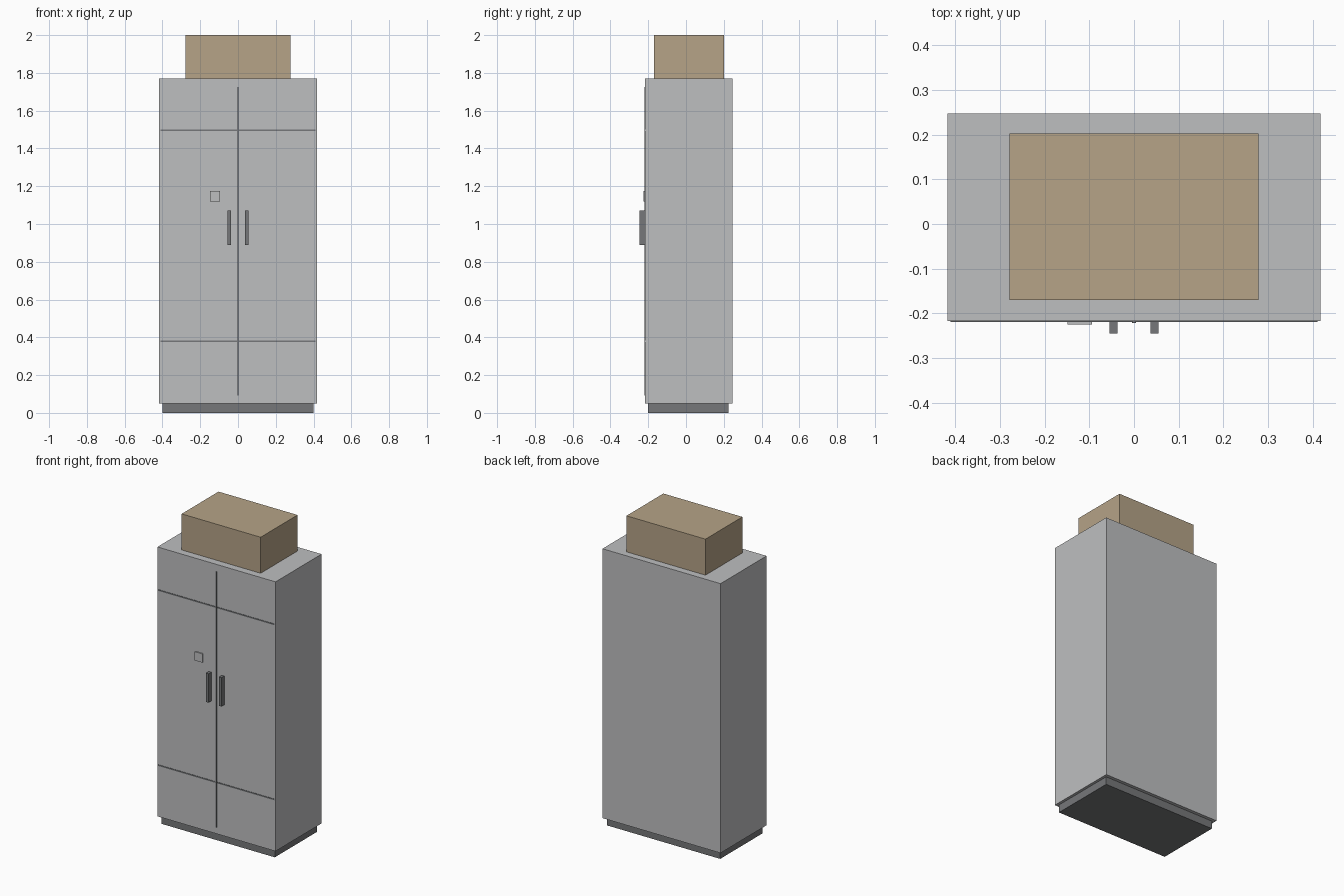
import bpy

default_cube = bpy.data.objects.get("Cube")
if default_cube:
    bpy.data.objects.remove(default_cube, do_unlink=True)


def make_material(name, rgb):
    mat = bpy.data.materials.new(name)
    mat.use_nodes = True
    color = (*rgb, 1.0)
    mat.diffuse_color = color
    mat.node_tree.nodes["Principled BSDF"].inputs["Base Color"].default_value = color
    return mat


def box(name, x, y, z, mat):
    """Box spanning the given (low, high) range on each axis."""
    bpy.ops.mesh.primitive_cube_add(size=1)
    obj = bpy.context.object
    obj.name = name
    spans = (x, y, z)
    obj.location = [(low + high) / 2 for low, high in spans]
    obj.scale = [high - low for low, high in spans]
    bpy.ops.object.transform_apply(location=False, rotation=False, scale=True)
    obj.data.materials.append(mat)
    return obj


light_grey = make_material("light grey metal", (0.515, 0.52, 0.53))
dark_grey = make_material("dark grey metal", (0.18, 0.185, 0.192))
tan = make_material("tan cardboard", (0.465, 0.366, 0.242))

FRONT, BACK, TOP = -0.217, 0.247, 1.77
INSIDE = FRONT + 0.005  # front parts sink slightly into the doors

# Plinth, cabinet body and the box on top
box("plinth", (-0.40, 0.40), (-0.20, 0.226), (0, 0.05), dark_grey)
box("cabinet_body", (-0.417, 0.417), (FRONT, BACK), (0.05, TOP), light_grey)
box("top_box", (-0.279, 0.279), (-0.17, 0.202), (TOP, 2.0), tan)

# Door seams
box("centre_seam", (-0.004, 0.004), (-0.221, INSIDE), (0.092, 1.724), dark_grey)
for name, z in (("lower_seam", 0.378), ("upper_seam", 1.496)):
    box(name, (-0.411, 0.411), (-0.2195, INSIDE), (z - 0.004, z + 0.004), dark_grey)

# Door handles
for side, x in (("left", 0.046), ("right", -0.046)):
    box(side + "_handle", (x - 0.009, x + 0.009), (-0.245, INSIDE), (0.888, 1.072), dark_grey)

# Small lock plate on the right door
box("lock_plate", (-0.149, -0.094), (-0.225, INSIDE), (1.12, 1.176), light_grey)
